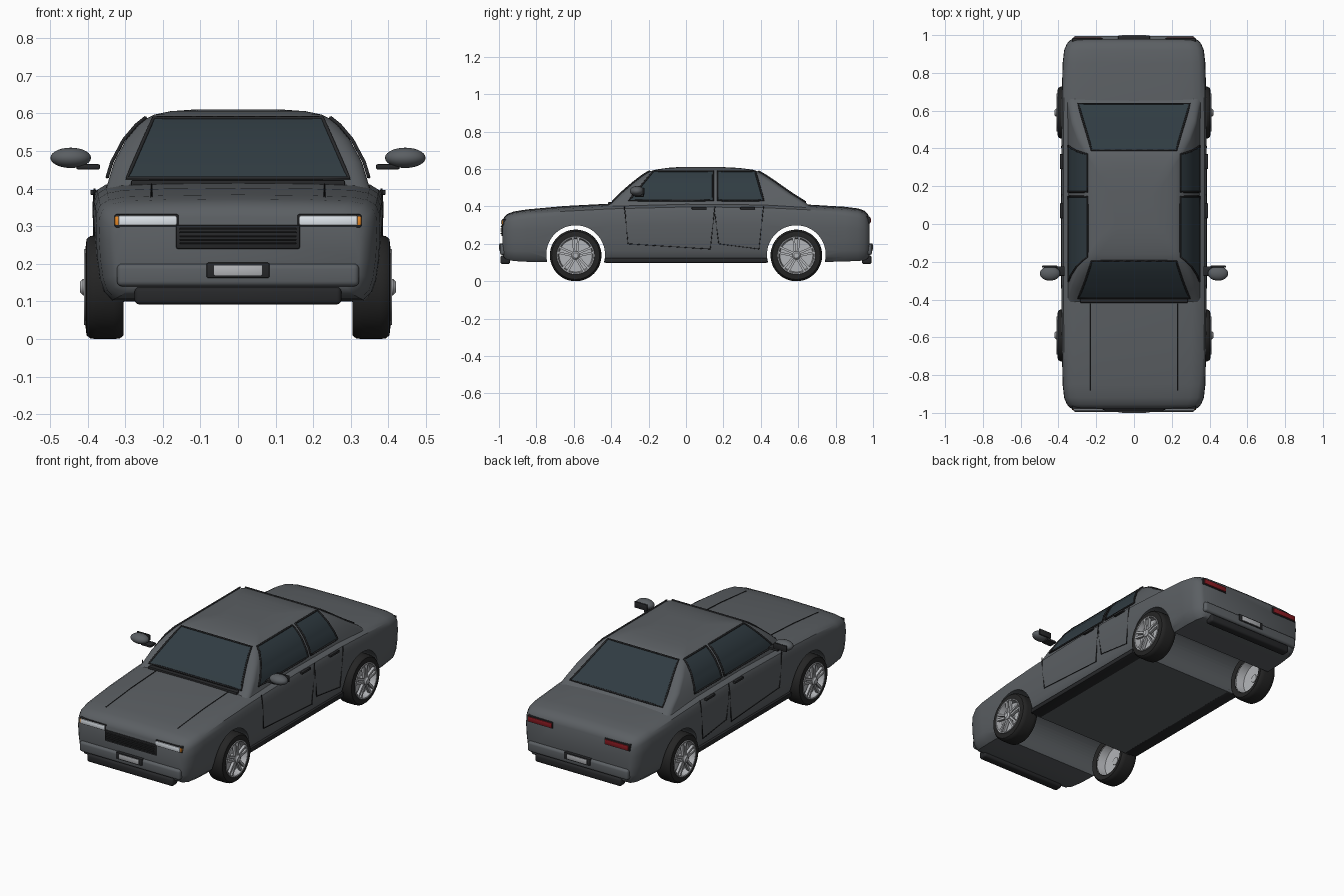
import bpy, bmesh, math
from mathutils import Matrix, Vector

if "Cube" in bpy.data.objects:
    bpy.data.objects.remove(bpy.data.objects["Cube"])


def mat(name, r, g, b):
    m = bpy.data.materials.new(name)
    m.diffuse_color = (r, g, b, 1)
    m.use_nodes = True
    m.node_tree.nodes["Principled BSDF"].inputs["Base Color"].default_value = m.diffuse_color
    return m


PAINT = mat("paint", .105, .115, .125)
GLASS = mat("glass", .03, .045, .055)
BLACK = mat("black_trim", .02, .021, .023)
RUBBER = mat("rubber", .018, .018, .018)
ALLOY = mat("alloy", .45, .46, .48)
LAMP = mat("clear_lamp", .75, .8, .85)
RED = mat("red_lamp", .25, .01, .015)
AMBER = mat("amber_lamp", .8, .25, .02)


def finish(name, bm, m, angle=35):
    bmesh.ops.recalc_face_normals(bm, faces=bm.faces)
    me = bpy.data.meshes.new(name)
    bm.to_mesh(me)
    bm.free()
    ob = bpy.data.objects.new(name, me)
    bpy.context.collection.objects.link(ob)
    me.materials.append(m)
    smooth(ob, angle)
    return ob


def smooth(ob, angle=35):
    bpy.ops.object.select_all(action='DESELECT')
    ob.select_set(True)
    bpy.context.view_layer.objects.active = ob
    bpy.ops.object.shade_smooth_by_angle(angle=math.radians(angle))


def loft(name, rings, m, close=False):
    bm = bmesh.new()
    vs = [[bm.verts.new(p) for p in r] for r in rings]
    pairs = list(zip(vs, vs[1:])) + ([(vs[-1], vs[0])] if close else [])
    for a, b in pairs:
        for i in range(len(a)):
            j = (i + 1) % len(a)
            bm.faces.new((a[i], a[j], b[j], b[i]))
    if not close:
        bm.faces.new(vs[0])
        bm.faces.new(vs[-1])
    return finish(name, bm, m)


def box(name, x, y, z, m, bevel=.004, seg=2):
    """Bevelled box from (min, max) ranges."""
    bm = bmesh.new()
    bmesh.ops.create_cube(bm, size=1)
    for v in bm.verts:
        v.co = [(a + b) / 2 + c * (b - a) for (a, b), c in zip((x, y, z), v.co)]
    bmesh.ops.bevel(bm, geom=bm.edges[:], offset=bevel, segments=seg, profile=.5, affect='EDGES')
    return finish(name, bm, m)


def tube(name, pts, r, m, cyclic=False):
    cu = bpy.data.curves.new(name, 'CURVE')
    cu.dimensions = '3D'
    cu.bevel_depth, cu.bevel_resolution = r, 1
    sp = cu.splines.new('POLY')
    sp.points.add(len(pts) - 1)
    for q, p in zip(sp.points, pts):
        q.co = (*p, 1)
    sp.use_cyclic_u = cyclic
    cu.materials.append(m)
    ob = bpy.data.objects.new(name, cu)
    bpy.context.collection.objects.link(ob)


def interp(rows, t, k):
    for a, b in zip(rows, rows[1:]):
        if t <= b[0]:
            f = max(0, (t - a[0]) / (b[0] - a[0]))
            return a[k] + f * (b[k] - a[k])
    return rows[-1][k]


# Lower body: sections along y (y, half width, bottom, top)
BODY = [(-.98, .325, .14, .325), (-.972, .34, .125, .343), (-.955, .355, .115, .36), (-.92, .37, .108, .373),
        (-.85, .378, .104, .384), (-.65, .382, .1, .402), (-.4, .385, .1, .415), (0, .386, .1, .425),
        (.4, .385, .1, .422), (.65, .383, .1, .41), (.85, .378, .106, .398), (.92, .37, .108, .389),
        (.955, .355, .112, .377), (.972, .34, .122, .36), (.98, .325, .135, .34)]
SECT = [(0, 1, 0), (.5, 1, -.002), (.8, 1, -.006), (.91, 1, -.014), (.97, 1, -.028), (.995, 1, -.05), (1, .62, 0),
        (.99, .4, 0), (.97, .2, 0), (.94, .08, 0), (.88, 0, 0), (0, 0, 0)]


def section(y, w, zb, zt):
    h = [(u * w, y, zb + f * (zt - zb) + d) for u, f, d in SECT]
    return h + [(-x, b, c) for x, b, c in h[-2:0:-1]]


body = loft("body", [section(*r) for r in BODY], PAINT)
for wy in (-.59, .59):
    bpy.ops.mesh.primitive_cylinder_add(vertices=64, radius=.157, depth=2, location=(0, wy, .142),
                                        rotation=(0, math.pi / 2, 0))
    cut = bpy.context.object
    cut.name = "arch_cutter"
    cut.hide_render = True
    md = body.modifiers.new("arch", 'BOOLEAN')
    md.operation, md.solver, md.object = 'DIFFERENCE', 'EXACT', cut
    bpy.context.view_layer.objects.active = body
    bpy.ops.object.modifier_apply(modifier=md.name)
    bpy.data.objects.remove(cut)
smooth(body)

# Cabin: rounded rectangles stacked in z (z, half width, front y, back y)
CABIN = [(.395, .352, -.43, .67), (.42, .345, -.395, .64), (.47, .33, -.345, .56), (.53, .298, -.275, .475),
         (.57, .264, -.222, .415), (.587, .243, -.195, .385), (.597, .222, -.16, .355), (.606, .18, -.1, .28),
         (.611, .11, -.03, .18)]


def round_rect(z, w, y0, y1, r=.035, n=5):
    pts = []
    for i, (cx, cy) in enumerate([(w - r, y1 - r), (r - w, y1 - r), (r - w, y0 + r), (w - r, y0 + r)]):
        for k in range(n + 1):
            a = math.pi / 2 * (i + k / n)
            pts.append((cx + r * math.cos(a), cy + r * math.sin(a), z))
    return pts


loft("cabin", [round_rect(*r) for r in CABIN], PAINT)


def window(name, corners, place, n=8):
    """Curved glass panel over a quad given in surface coordinates, with a dark seal."""
    bl, br, tr, tl = [Vector(c) for c in corners]
    P = lambda u, v: place(*bl.lerp(br, u).lerp(tl.lerp(tr, u), v))
    bm = bmesh.new()
    g = [[bm.verts.new(P(i / n, j / n)) for i in range(n + 1)] for j in range(n + 1)]
    for j in range(n):
        for i in range(n):
            bm.faces.new((g[j][i], g[j][i + 1], g[j + 1][i + 1], g[j + 1][i]))
    finish(name, bm, GLASS)
    t = [i / n for i in range(n)]
    edge = [P(u, 0) for u in t] + [P(1, u) for u in t] + [P(1 - u, 1) for u in t] + [P(0, 1 - u) for u in t]
    tube(name + "_seal", edge, .005, BLACK, True)


window("windscreen", [(-.295, .428), (.295, .428), (.225, .588), (-.225, .588)],
       lambda x, z: (x, interp(CABIN, z, 2) - .005, z))
window("rear_window", [(-.295, .425), (.295, .425), (.225, .587), (-.225, .587)],
       lambda x, z: (x, interp(CABIN, z, 3) + .005, z))

# Wheels: lathed tyre and rim, five twin spokes
TYRE = [(.1, .31), (.128, .304), (.136, .314), (.138, .33), (.138, .378), (.136, .393), (.128, .403), (.1, .406),
        (.097, .4), (.097, .315)]
RIM = [(.098, .312), (.102, .405), (.1, .41), (.094, .408), (.088, .375), (.02, .375), (.02, .365), (.088, .362)]


def lathe(name, prof, s, y, m, n=48):
    rings = [[(s * x, y + r * math.cos(2 * math.pi * k / n), .138 + r * math.sin(2 * math.pi * k / n))
              for r, x in prof] for k in range(n)]
    loft(name, rings, m, True)


for s, side in ((1, "left"), (-1, "right")):
    for y, end in ((-.59, "front"), (.59, "rear")):
        tag = f"{end}_{side}"
        lathe("tyre_" + tag, TYRE, s, y, RUBBER)
        lathe("rim_" + tag, RIM, s, y, ALLOY)
        lathe("hub_" + tag, [(.001, .36), (.022, .36), (.022, .412), (.014, .42), (.001, .42)], s, y, ALLOY, 20)
        bm = bmesh.new()
        for k in range(5):
            for d in (-.011, .011):
                v = bmesh.ops.create_cube(bm, size=1)['verts']
                T = (Matrix.Translation((s * .399, y, .138)) @ Matrix.Rotation(2 * math.pi * k / 5, 4, 'X')
                     @ Matrix.Translation((0, d, .056)) @ Matrix.Rotation(-d * 9, 4, 'X')
                     @ Matrix.Diagonal((.016, .012, .084, 1)))
                bmesh.ops.transform(bm, matrix=T, verts=v)
        finish("spokes_" + tag, bm, ALLOY)

    # Side windows
    flank = lambda y, z: (s * (interp(CABIN, z, 1) + .006), y, z)
    window("front_side_window_" + side, [(-.305, .432), (.145, .432), (.145, .588), (-.175, .588)], flank)
    window("rear_side_window_" + side, [(.17, .432), (.415, .432), (.37, .588), (.17, .588)], flank)

    # Door seams and handles
    def skin(y, z):
        return (s * (interp(BODY, y, 1) - (.012 if z > .4 else .004 if z > .37 or z < .21 else .001)), y, z)
    tube("front_door_seam_" + side, [skin(*p) for p in ((-.33, .4), (-.325, .36), (-.31, .2), (.13, .172),
                                                       (.15, .36), (.155, .4))], .0025, BLACK)
    tube("rear_door_seam_" + side, [skin(*p) for p in ((.155, .36), (.175, .2), (.39, .172), (.41, .36),
                                                      (.415, .4))], .0025, BLACK)
    for y in (.03, .29):
        box("door_handle_" + side, sorted((s * .375, s * .393)), (y, y + .08), (.383, .397), BLACK)
    box("sill_" + side, sorted((s * .3, s * .376)), (-.435, .435), (.098, .125), BLACK, .006)

    # Mirrors
    bm = bmesh.new()
    bmesh.ops.create_uvsphere(bm, u_segments=24, v_segments=14, radius=1)
    bmesh.ops.transform(bm, matrix=Matrix.Translation((s * .445, -.262, .482)) @ Matrix.Diagonal((.054, .038, .027, 1)),
                        verts=bm.verts)
    finish("mirror_" + side, bm, PAINT)
    box("mirror_glass_" + side, sorted((s * .405, s * .488)), (-.231, -.221), (.464, .5), BLACK)
    box("mirror_arm_" + side, sorted((s * .367, s * .43)), (-.275, -.225), (.451, .465), BLACK)

    # Bonnet seam, head lamps and tail lamps
    tube("bonnet_seam_" + side, [(s * .23, y, interp(BODY, y, 3) - .002) for y in (-.88, -.65, -.42)], .0025, BLACK)
    box("headlamp_" + side, sorted((s * .163, s * .318)), (-.988, -.95), (.302, .328), LAMP)
    box("headlamp_bezel_" + side, sorted((s * .158, s * .328)), (-.983, -.94), (.297, .332), BLACK)
    box("indicator_" + side, sorted((s * .314, s * .328)), (-.985, -.945), (.302, .327), AMBER)
    box("tail_lamp_" + side, sorted((s * .17, s * .322)), (.95, .988), (.312, .34), RED)
    box("tail_lamp_bezel_" + side, sorted((s * .165, s * .328)), (.945, .984), (.307, .345), BLACK)

# Bumpers, lower lips and plates at both ends
for s, end in ((-1, "front"), (1, "rear")):
    Y = lambda a, b: sorted((s * a, s * b))
    box(end + "_bumper", (-.322, .322), Y(.95, .995), (.14, .2), PAINT, .014, 4)
    box(end + "_lower_lip", (-.275, .275), Y(.94, .992), (.092, .138), BLACK, .012, 3)
    box(end + "_plate_frame", (-.084, .084), Y(.97, .998), (.162, .203), BLACK)
    box(end + "_plate", (-.064, .064), Y(.98, 1.0), (.169, .196), ALLOY, .002)

# Grille with slats
box("grille", (-.165, .165), (-.986, -.95), (.24, .304), BLACK, .005)
for i in range(5):
    z = .253 + i * .0095
    box("grille_slat", (-.155, .155), (-.991, -.98), (z, z + .004), BLACK, .001, 1)
# Cowl strip below the windscreen
box("cowl", (-.285, .285), (-.418, -.385), (.405, .423), BLACK, .005)
